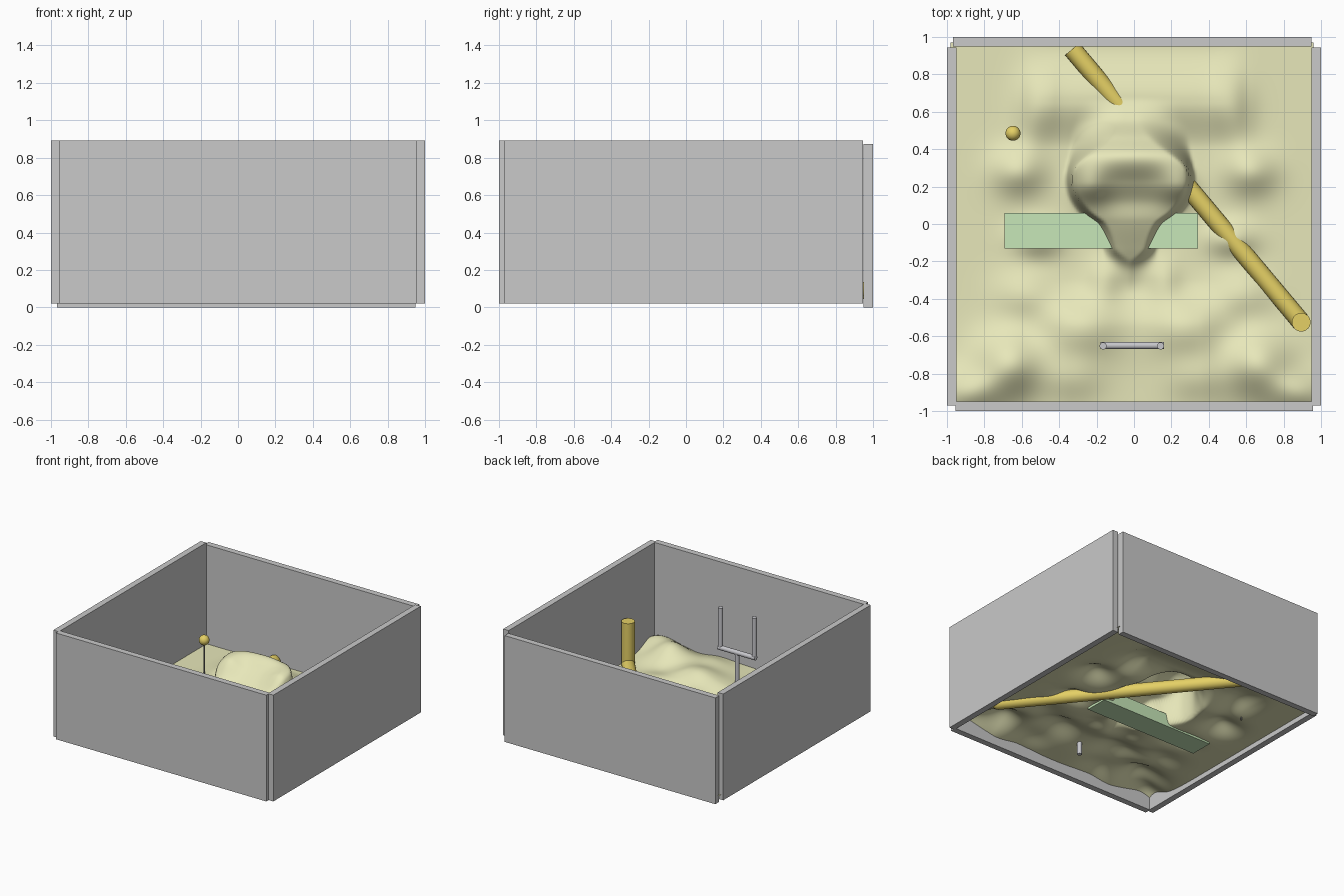
import bpy, bmesh, math
from mathutils import Vector

if "Cube" in bpy.data.objects:
    bpy.data.objects.remove(bpy.data.objects["Cube"])


def material(name, rgb):
    m = bpy.data.materials.new(name)
    m.diffuse_color = (*rgb, 1)
    m.use_nodes = True
    m.node_tree.nodes["Principled BSDF"].inputs["Base Color"].default_value = m.diffuse_color
    return m


GREY = material("wall grey", (0.585, 0.585, 0.585))
GROUND = material("pale olive ground", (0.82, 0.82, 0.50))
YELLOW = material("mustard yellow", (0.78, 0.63, 0.13))
WATER = material("pale green water", (0.57, 0.80, 0.48))
STEEL = material("light steel", (0.57, 0.57, 0.60))
DARK = material("dark stick", (0.25, 0.25, 0.25))


def finish(bm, name, mat, smooth=False):
    mesh = bpy.data.meshes.new(name)
    bm.to_mesh(mesh)
    bm.free()
    mesh.materials.append(mat)
    ob = bpy.data.objects.new(name, mesh)
    bpy.context.collection.objects.link(ob)
    if smooth:
        bpy.ops.object.select_all(action='DESELECT')
        ob.select_set(True)
        bpy.context.view_layer.objects.active = ob
        bpy.ops.object.shade_smooth_by_angle(angle=math.radians(60))
    return ob


def box(name, lo, hi, mat):
    bm = bmesh.new()
    bmesh.ops.create_cube(bm, size=1)
    for v in bm.verts:
        v.co = [(a + b) / 2 + c * (b - a) for a, b, c in zip(lo, hi, v.co)]
    return finish(bm, name, mat)


def rod(name, a, b, r, mat):
    a, b = Vector(a), Vector(b)
    bm = bmesh.new()
    bmesh.ops.create_cone(bm, cap_ends=True, segments=24, radius1=r, radius2=r, depth=(b - a).length)
    rot = (b - a).to_track_quat('Z', 'Y')
    for v in bm.verts:
        v.co = rot @ v.co + (a + b) / 2
    return finish(bm, name, mat, True)


def ball(name, c, r, mat):
    bm = bmesh.new()
    bmesh.ops.create_uvsphere(bm, u_segments=24, v_segments=16, radius=r)
    bmesh.ops.translate(bm, verts=bm.verts, vec=c)
    return finish(bm, name, mat, True)


# Four walls of the open box, slightly misaligned at the corners
box("left_wall", (-1, -0.97, 0.02), (-0.95, 0.945, 0.893), GREY)
box("right_wall", (0.95, -0.97, 0.02), (1, 0.945, 0.893), GREY)
box("front_wall", (-0.955, -1, 0.02), (0.958, -0.95, 0.893), GREY)
box("back_wall", (-0.967, 0.95, 0), (0.948, 1, 0.873), GREY)


# Terrain helpers
def sstep(t):
    t = max(0.0, min(1.0, t))
    return t * t * (3 - 2 * t)


def spline(table, t):
    """Smooth curve through (t, value) pairs."""
    if t <= table[0][0]:
        return table[0][1]
    last = len(table) - 1

    def slope(i):
        a, b = table[max(i - 1, 0)], table[min(i + 1, last)]
        return 0 if i in (0, last) else (b[1] - a[1]) / (b[0] - a[0])
    for i in range(last):
        (a, va), (b, vb) = table[i], table[i + 1]
        if t <= b:
            d, u = b - a, (t - a) / (b - a)
            return (va + (vb - va) * sstep(u) + d * slope(i) * u * (1 - u) ** 2
                    - d * slope(i + 1) * u * u * (1 - u))
    return table[-1][1]


# Central hill: half width and crest height along y
WIDTH = [(-0.3, 0.08), (-0.13, 0.125), (0.0, 0.18), (0.06, 0.25), (0.16, 0.31), (0.28, 0.32),
         (0.45, 0.25), (0.62, 0.2)]
CREST = [(-0.38, 0), (-0.25, 0.05), (-0.13, 0.12), (0.02, 0.20), (0.12, 0.23), (0.22, 0.30),
         (0.36, 0.38), (0.46, 0.26), (0.56, 0.08), (0.68, 0)]
# Mirrored soft bumps: x, y, radius x, radius y, height
BUMPS = [(0.62, 0.28, 0.14, 0.12, 0.08), (0.55, 0.62, 0.10, 0.20, 0.05),
         (0.27, -0.56, 0.20, 0.16, 0.08), (0.32, -0.82, 0.16, 0.12, 0.04),
         (0.66, -0.75, 0.18, 0.17, 0.15), (0.88, -0.90, 0.16, 0.12, 0.09),
         (0.52, -0.08, 0.13, 0.09, 0.065), (0.58, -0.38, 0.16, 0.13, 0.05),
         (0.16, -0.30, 0.09, 0.12, 0.04), (0.22, 0.20, 0.10, 0.11, 0.08)]


def terrain_point(x, y):
    z = 0.06
    for bx, by, rx, ry, h in BUMPS:
        for s in (-1, 1):
            z += h * math.exp(-((x - s * bx) / rx) ** 2 - ((y - by) / ry) ** 2)
    # slightly raised back shelf and front rise
    z += 0.065 * sstep((0.62 - abs(x)) / 0.2) * sstep((y - 0.4) / 0.25) * sstep((0.95 - y) / 0.28)
    z += 0.04 * sstep((0.6 - abs(x)) / 0.25) * sstep((-0.3 - y) / 0.25)
    cx = x + 0.02
    edge = 0.08 + 0.18 * sstep((y - 0.28) / 0.25) + 0.2 * sstep((-0.13 - y) / 0.15)
    f = sstep((spline(WIDTH, y) + edge / 3 - abs(cx)) / edge)
    z += f * spline(CREST, y) * (1 - 2 * cx * cx)
    # widen the hill top so its flanks stand nearly upright
    push = 0.10 * f * sstep((y + 0.02) / 0.2) * sstep((0.5 - y) / 0.2)
    return x + push * cx, y, z


bm = bmesh.new()
bmesh.ops.create_grid(bm, x_segments=160, y_segments=160, size=0.97)
for v in bm.verts:
    v.co = terrain_point(v.co.x - 0.01, v.co.y)
finish(bm, "terrain", GROUND, True)

# Water slab crossing the hill's neck
box("water_slab", (-0.692, -0.13, 0.05), (0.342, 0.06, 0.155), WATER)

# Half-buried pipe with an upright end
elbow = (0.894, -0.525, 0.075)
rod("pipe_run", elbow, (-0.33, 0.935, 0.09), 0.05, YELLOW)
rod("pipe_upright", elbow, (0.894, -0.525, 0.425), 0.05, YELLOW)
ball("pipe_elbow", elbow, 0.05, YELLOW)

# Ball on a thin stick
ball("marker_ball", (-0.647, 0.485, 0.35), 0.04, YELLOW)
rod("marker_stick", (-0.647, 0.485, 0.05), (-0.647, 0.485, 0.34), 0.005, DARK)

# Two-pronged goal post
rod("post_stem", (-0.01, -0.65, 0.02), (-0.01, -0.65, 0.36), 0.018, STEEL)
rod("post_crossbar", (-0.18, -0.65, 0.36), (0.16, -0.65, 0.36), 0.019, STEEL)
for side, x in (("left", -0.165), ("right", 0.142)):
    rod(side + "_post_upright", (x, -0.652, 0.35), (x, -0.652, 0.69), 0.019, STEEL)
